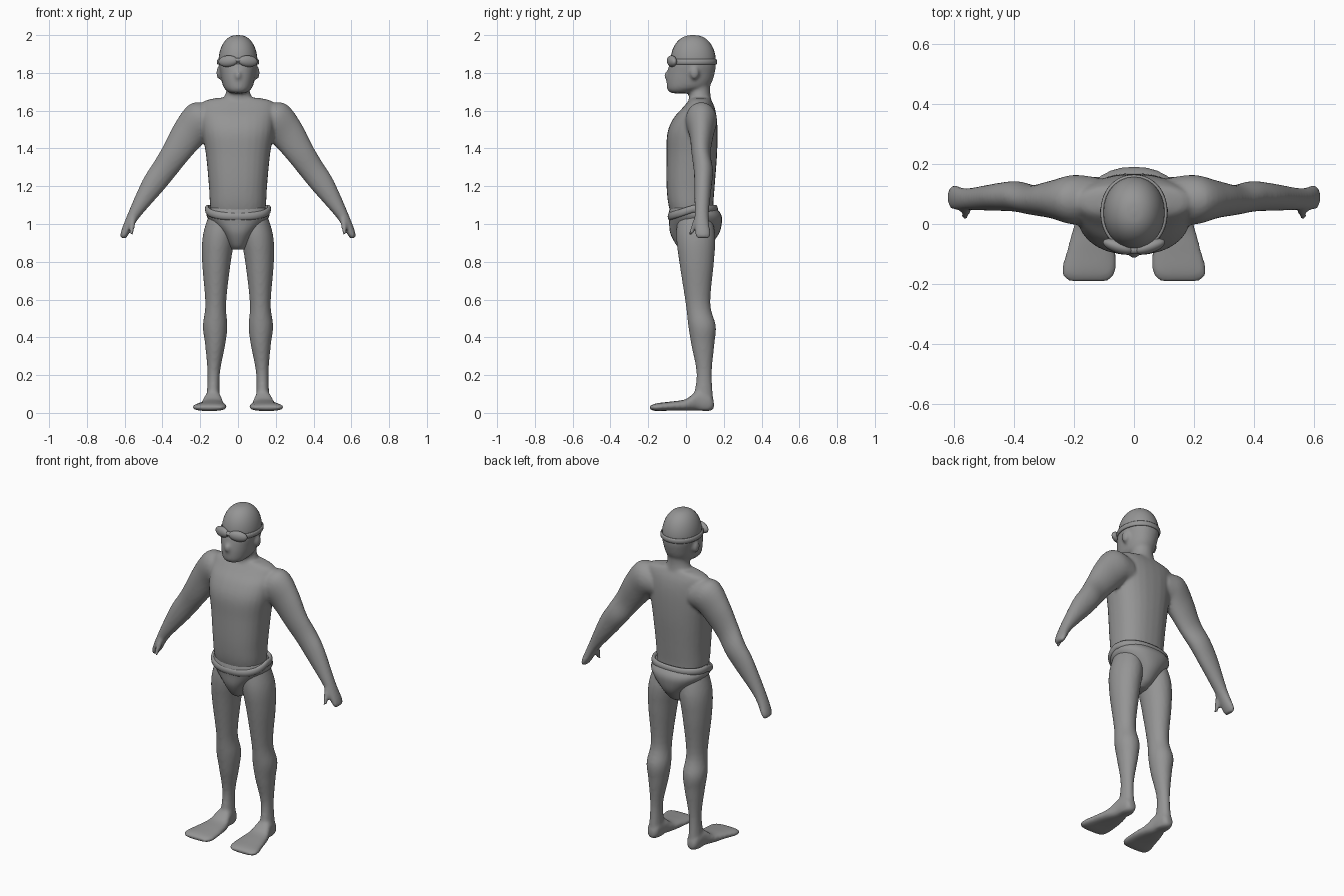
import bpy, bmesh, math
from mathutils import Vector

if "Cube" in bpy.data.objects:
    bpy.data.objects.remove(bpy.data.objects["Cube"])

gray = bpy.data.materials.new("matte gray")
gray.diffuse_color = (0.3, 0.3, 0.3, 1)
gray.use_nodes = True
gray.node_tree.nodes["Principled BSDF"].inputs["Base Color"].default_value = gray.diffuse_color
X, Y, Z = Vector((1, 0, 0)), Vector((0, 1, 0)), Vector((0, 0, 1))


def spline(rows, steps):
    """Smooth curve through rows of numbers."""
    n, out = len(rows), []
    for i in range(n - 1):
        a, b, c, d = (rows[min(max(i + k, 0), n - 1)] for k in (-1, 0, 1, 2))
        for s in range(steps):
            t = s / steps
            out.append([0.5 * (2*q + (r - p)*t + (2*p - 5*q + 4*r - w)*t*t + (3*q - p - 3*r + w)*t**3)
                        for p, q, r, w in zip(a, b, c, d)])
    return out + [list(rows[-1])]


def finish(name, bm):
    bmesh.ops.recalc_face_normals(bm, faces=bm.faces)
    me = bpy.data.meshes.new(name)
    bm.to_mesh(me)
    bm.free()
    me.shade_smooth()
    me.materials.append(gray)
    ob = bpy.data.objects.new(name, me)
    bpy.context.collection.objects.link(ob)
    return ob


def power(a, e):
    """Rounded-box version of cosine and sine."""
    c, s = math.cos(a), math.sin(a)
    return math.copysign(abs(c)**e, c), math.copysign(abs(s)**e, s)


def loft(name, rings, n=28, e=1.0, closed=False):
    """Skin rings of (centre, half axis u, half axis v)."""
    bm, loops = bmesh.new(), []
    for c, u, v in rings:
        loop = []
        for k in range(n):
            p, q = power(2 * math.pi * k / n, e)
            loop.append(bm.verts.new(c + u * p + v * q))
        loops.append(loop)
    pairs = list(zip(loops, loops[1:])) + ([(loops[-1], loops[0])] if closed else [])
    for p, q in pairs:
        for k in range(n):
            bm.faces.new((p[k], p[(k+1) % n], q[(k+1) % n], q[k]))
    if not closed:
        bm.faces.new(loops[0])
        bm.faces.new(loops[-1])
    return finish(name, bm)


def upright(name, rows, e=1.0, side=0):
    """Rows: z, half width, front y, back y and, for side parts, centre x."""
    rings = []
    for z, w, f, b, *cx in spline(rows, 5):
        rings.append((Vector((side * cx[0] if side else 0, (f+b)/2, z)), X*w, Y*(b-f)/2))
    return loft(name, rings, e=e)


def limb(name, rows, side):
    """Rows: x, y, z, half thickness, half depth, tilt in degrees."""
    rings = []
    for x, y, z, r, d, t in spline(rows, 5):
        t = math.radians(t)
        rings.append((Vector((side*x, y, z)), Vector((side*math.cos(t)*r, 0, math.sin(t)*r)), Y*d))
    return loft(name, rings)


def ball(name, c, r):
    bm = bmesh.new()
    bmesh.ops.create_uvsphere(bm, u_segments=32, v_segments=20, radius=1)
    for v in bm.verts:
        v.co = Vector([c[i] + v.co[i] * r[i] for i in range(3)])
    return finish(name, bm)


def band(name, rx, ry, cy, z, dip, r, h, e):
    """Strap around an oval, dipping at the front."""
    p = []
    for k in range(64):
        c, s = power(2 * math.pi * k / 64, e)
        p.append(Vector((rx*c, cy + ry*s, z - dip*max(0, -s))))
    rings = []
    for i, c in enumerate(p):
        t = (p[(i+1) % 64] - p[i-1]).normalized()
        rings.append((c, t.cross(Z).normalized()*r, Z*h))
    return loft(name, rings, 10, closed=True)


# trunk and head
torso = upright("torso", [
    (0.96, .12, -.04, .15), (1.08, .146, -.088, .144), (1.2, .154, -.103, .152), (1.36, .169, -.103, .164),
    (1.48, .188, -.099, .167), (1.56, .195, -.066, .163), (1.615, .195, -.018, .152),
    (1.65, .18, .012, .137), (1.668, .11, .025, .128)], e=0.85)
neck = upright("neck", [(1.60, .11, .01, .145), (1.70, .063, .015, .128), (1.78, .07, .0, .135)])
head = upright("head", [
    (1.692, .04, -.075, .03), (1.705, .06, -.095, .06), (1.73, .079, -.102, .122),
    (1.79, .092, -.1, .15), (1.87, .1, -.08, .155), (1.97, .06, -.03, .105)], e=0.92)
nose = ball("nose", (0, -.095, 1.785), (.017, .022, .026))
skin = [torso, neck, head, nose]

# arms, legs, feet and ears on both sides
for s in (1, -1):
    skin.append(limb("arm", [
        (.12, .08, 1.545, .085, .075, 80), (.20, .081, 1.547, .103, .083, 65), (.265, .082, 1.475, .092, .064, 45),
        (.335, .08, 1.37, .075, .05, 38), (.395, .092, 1.283, .067, .051, 38), (.455, .09, 1.2, .06, .046, 35),
        (.553, .083, 1.045, .032, .037, 25), (.598, .088, .955, .022, .041, 20), (.61, .09, .925, .013, .033, 20)], s))
    skin.append(limb("thumb", [(.555, .06, 1.03, .018, .018, 20), (.566, .025, .945, .011, .012, 20)], s))
    skin.append(upright("leg", [
        (1.06, .07, -.04, .13, .08), (.94, .086, -.052, .155, .1), (.8, .076, -.036, .148, .114),
        (.58, .055, -.002, .129, .118), (.46, .065, .012, .158, .121), (.36, .053, .028, .15, .121),
        (.2, .032, .056, .136, .129), (.04, .037, .03, .147, .132), (.018, .032, .03, .14, .132)], side=s))
    # flat flared foot from heel to toe edge: y, centre x, half width, bottom, top
    foot = [(.148, .132, .018, .025, .06), (.125, .132, .035, .01, .1), (.06, .133, .045, .012, .115),
            (.0, .136, .063, .012, .073), (-.08, .142, .08, .012, .06), (-.16, .152, .09, .01, .05),
            (-.192, .152, .068, .02, .036)]
    skin.append(loft("foot", [(Vector((s*x, y, (c+d)/2)), X*w, Z*(d-c)/2)
                              for y, x, w, c, d in spline(foot, 5)], e=0.8))
    skin.append(ball("ear", (s*.099, .045, 1.8), (.016, .024, .034)))

# fuse the skin into one smooth body
bpy.ops.object.select_all(action='DESELECT')
for ob in skin:
    ob.select_set(True)
bpy.context.view_layer.objects.active = torso
bpy.ops.object.join()
body = bpy.context.object
body.name = "body"
rm = body.modifiers.new("fuse", 'REMESH')
rm.mode, rm.voxel_size, rm.use_smooth_shade = 'VOXEL', 0.009, True
sm = body.modifiers.new("soften", 'SMOOTH')
sm.factor, sm.iterations = 0.5, 5

# swim cap: a domed oval
cap = []
for k in range(9):
    a = math.radians(88) * k / 8
    c, h = math.cos(a)**.85, math.sin(a)
    cap.append((1.86 + .14*h, .103*c, .038 - .12*c, .038 + .12*c))
upright("swim_cap", cap, e=0.97)

# goggles
band("goggle_strap", .105, .12, .038, 1.858, 0, .007, .015, .95)
for s in (1, -1):
    lens = ball("goggle_lens", (0, 0, 0), (.053, .022, .03))
    lens.location = (s*.053, -.075, 1.862)
    lens.rotation_euler = (0, s*.08, s*.32)
ball("goggle_bridge", (0, -.086, 1.868), (.03, .014, .012))

# briefs
upright("briefs", [
    (1.085, .158, -.085, .16), (1.05, .168, -.093, .186), (1.01, .145, -.09, .19),
    (.95, .088, -.083, .175), (.89, .05, -.052, .13), (.865, .033, -.025, .09)], e=0.88)
band("waistband", .163, .121, .036, 1.08, .04, .012, .021, .85)
